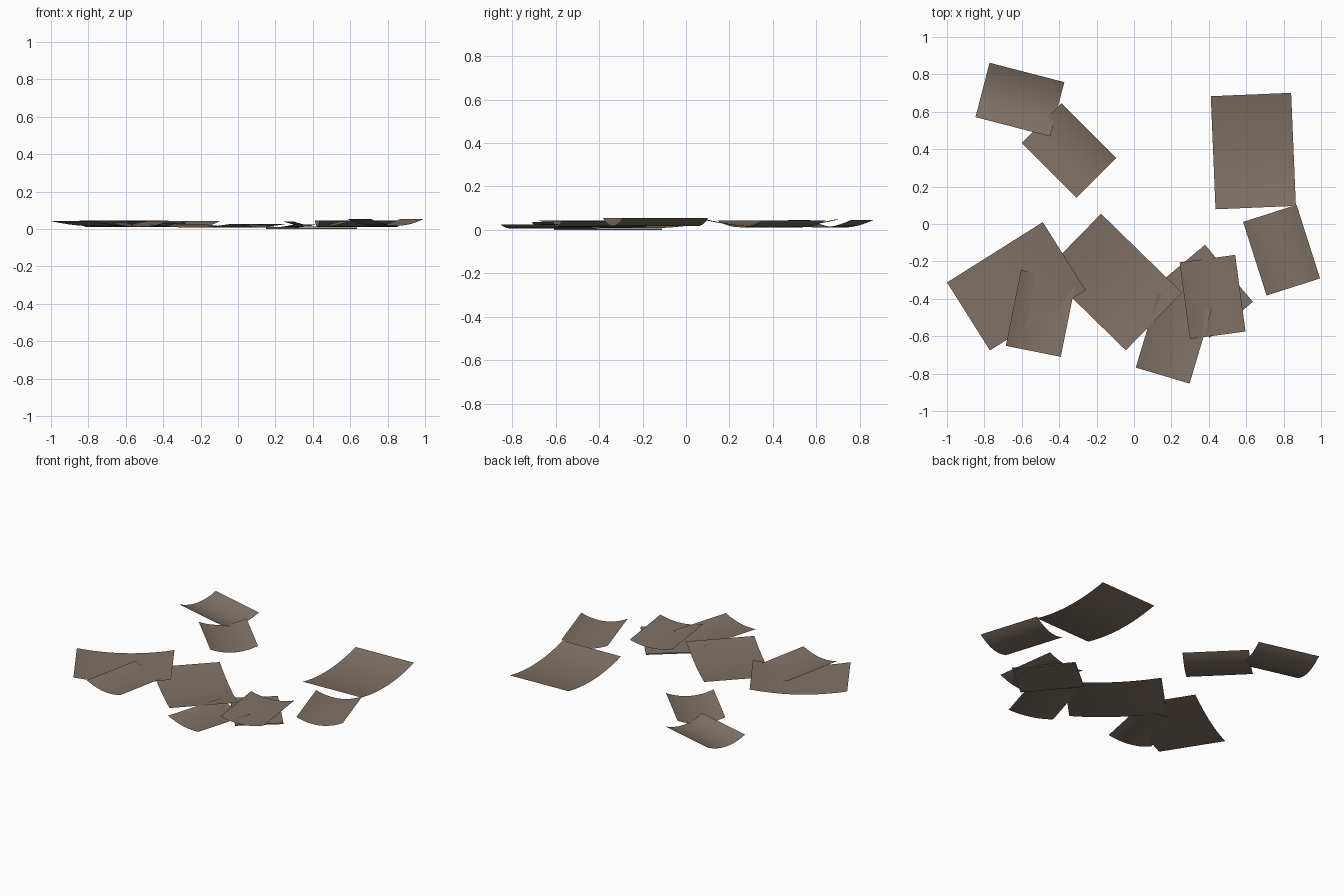
import bpy, bmesh, math

if "Cube" in bpy.data.objects:
    bpy.data.objects.remove(bpy.data.objects["Cube"])

# One worn paper colour for every sheet
paper = bpy.data.materials.new("worn brown paper")
paper.diffuse_color = (0.21, 0.168, 0.135, 1)
paper.use_nodes = True
paper.node_tree.nodes["Principled BSDF"].inputs["Base Color"].default_value = paper.diffuse_color

SMALL = (0.30, 0.413)   # bends across its short side
LARGE = (0.605, 0.43)   # bends along its long side


def finish(name, bm, loc, angle):
    mesh = bpy.data.meshes.new(name)
    bm.to_mesh(mesh)
    bm.free()
    mesh.materials.append(paper)
    obj = bpy.data.objects.new(name, mesh)
    obj.location = loc
    obj.rotation_euler = (0, 0, math.radians(angle))
    bpy.context.collection.objects.link(obj)
    return obj


def curled_sheet(name, size, x, y, angle, low, high, steps=12):
    """Sheet curling up along its local x; angle is the heading of that axis."""
    bm = bmesh.new()
    rows = []
    for i in range(steps + 1):
        t = 2 * i / steps - 1
        z = low + (high - low) * t * t
        rows.append([bm.verts.new((t * size[0] / 2, s * size[1] / 2, z)) for s in (-1, 1)])
    for a, b in zip(rows, rows[1:]):
        bm.faces.new((a[0], b[0], b[1], a[1])).smooth = True
    return finish(name, bm, (x, y, 0), angle)


# Scattered curled sheets: name, size, centre, bend heading, lowest and highest z
for sheet in (
    ("back_left_sheet",     SMALL, -0.610,  0.665,  75.5, 0.010, 0.045),
    ("inner_left_sheet",    SMALL, -0.348,  0.393,  45.0, 0.012, 0.044),
    ("back_right_large",    LARGE,  0.638,  0.390,  92.4, 0.012, 0.047),
    ("right_sheet",         SMALL,  0.789, -0.140,  17.7, 0.018, 0.055),
    ("left_large",          LARGE, -0.629, -0.333,  32.2, 0.014, 0.042),
    ("front_left_sheet",    SMALL, -0.498, -0.478, -11.3, 0.010, 0.036),
    ("middle_large",        LARGE, -0.110, -0.310, -44.3, 0.008, 0.027),
    ("front_sheet",         SMALL,  0.2125, -0.6125, -16.6, 0.007, 0.024),
    ("front_right_sheet",   SMALL,  0.420, -0.390,   7.7, 0.014, 0.040),
):
    curled_sheet(*sheet)

# Flat stack lying on the ground below the front right sheet
bm = bmesh.new()
bmesh.ops.create_cube(bm, size=1)
bmesh.ops.scale(bm, vec=(0.398, 0.30, 0.007), verts=bm.verts)
finish("flat_bottom_sheet", bm, (0.3925, -0.36, 0.0035), -50.1)
